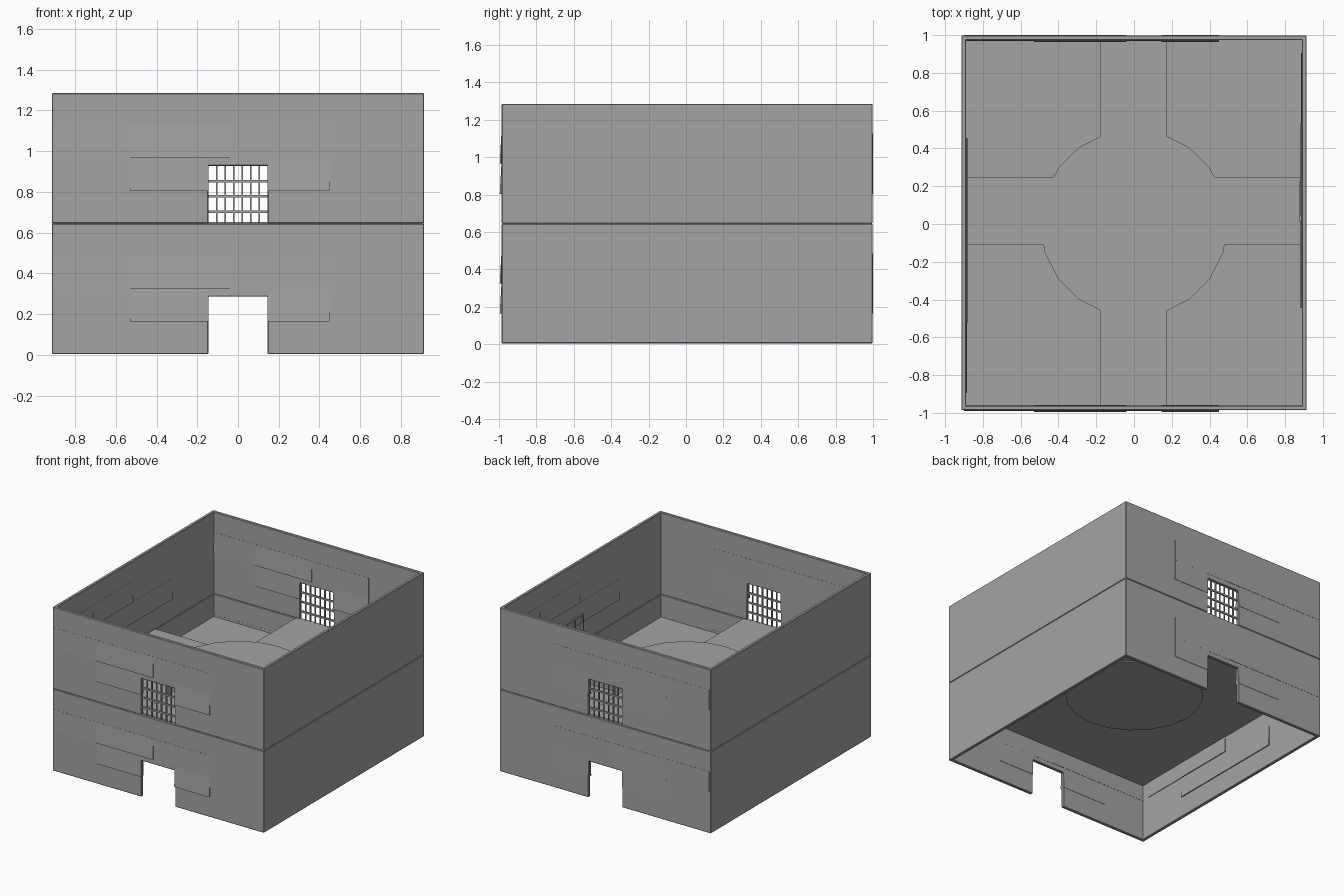
import bpy, bmesh, math
from mathutils import Matrix, Vector

if "Cube" in bpy.data.objects:
    bpy.data.objects.remove(bpy.data.objects["Cube"])

X, Y0, Y1, T, H = 0.914, -0.986, 0.998, 0.025, 0.64   # room extents, wall thickness, storey height
YC = (Y0 + Y1) / 2

stone = bpy.data.materials.new("dark_stone")
stone.diffuse_color = (0.37, 0.37, 0.37, 1)
stone.use_nodes = True
stone.node_tree.nodes["Principled BSDF"].inputs["Base Color"].default_value = stone.diffuse_color


def finish(bm, name, bevel=0.0):
    bmesh.ops.recalc_face_normals(bm, faces=bm.faces)
    me = bpy.data.meshes.new(name)
    bm.to_mesh(me)
    bm.free()
    me.materials.append(stone)
    ob = bpy.data.objects.new(name, me)
    bpy.context.collection.objects.link(ob)
    if bevel:
        m = ob.modifiers.new("edge", 'BEVEL')
        m.width, m.segments = bevel, 1
    return ob


def add_box(bm, lo, hi):
    lo, hi = Vector(lo), Vector(hi)
    r = bmesh.ops.create_cube(bm, size=1)
    for v in r["verts"]:
        v.co = (lo + hi) / 2 + Vector(c * d for c, d in zip(v.co, hi - lo))


def box(name, lo, hi, bevel=0.0):
    bm = bmesh.new()
    add_box(bm, lo, hi)
    return finish(bm, name, bevel)


def prism(bm, pts, vec):
    f = bm.faces.new([bm.verts.new(p) for p in pts])
    r = bmesh.ops.extrude_face_region(bm, geom=[f])
    bmesh.ops.translate(bm, vec=vec, verts=[g for g in r["geom"] if isinstance(g, bmesh.types.BMVert)])


def stones(name, rows, mat):
    # shallow sloping stones: thick lower edge, almost flush upper edge
    bm = bmesh.new()
    for x0, x1, z0, z1, d in rows:
        prism(bm, [(x0, 0.002, z0), (x0, -d, z0), (x0, -0.001, z1), (x0, 0.002, z1)], (x1 - x0, 0, 0))
    bm.transform(mat)
    finish(bm, name)


D = 0.145
gate_stones = [(-0.53, -D, 0.163, 0.325, 0.008), (D, 0.45, 0.163, 0.322, 0.010),
               (-0.9, -0.53, 0.325, 0.485, 0.005), (-0.53, -0.04, 0.325, 0.485, 0.010),
               (-0.04, 0.45, 0.322, 0.485, 0.004)]
plain_stones = [(-0.53, -0.04, 0.163, 0.325, 0.008), (-0.04, 0.45, 0.163, 0.322, 0.008),
                (-0.9, -0.53, 0.325, 0.485, 0.005), (-0.53, -0.04, 0.325, 0.485, 0.008)]
faint_stones = [(*r[:4], r[4] * 0.3) for r in gate_stones]

for level, zb in (("lower", 0.004), ("upper", 0.645)):
    up = Matrix.Translation((0, 0, zb - 0.004))
    # front and back walls with a square notch: door below, window above
    for side, y in (("front", Y0), ("back", Y1 - T)):
        bm = bmesh.new()
        prism(bm, [(-X, y, zb), (-D, y, zb), (-D, y, zb + 0.282), (D, y, zb + 0.282),
                   (D, y, zb), (X, y, zb), (X, y, zb + H), (-X, y, zb + H)], (0, T, 0))
        finish(bm, f"{level}_{side}_wall", 0.004)
        stones(f"{level}_{side}_stones", gate_stones, up @ Matrix.Translation((0, y, 0)))
        stones(f"{level}_{side}_rear_stones", faint_stones,
               up @ Matrix.Translation((0, y + T, 0)) @ Matrix.Scale(-1, 4, (0, 1, 0)))
        if level == "upper":
            # window lattice
            bm = bmesh.new()
            ym = y + T / 2
            for i in range(1, 7):
                x = -D + 2 * D * i / 7
                add_box(bm, (x - 0.004, ym - 0.005, zb), (x + 0.004, ym + 0.005, zb + 0.282))
            for i in range(1, 4):
                z = zb + 0.282 - i * 0.0745
                add_box(bm, (-D, ym - 0.006, z - 0.006), (D, ym + 0.006, z + 0.006))
            finish(bm, f"{side}_window_lattice")
    # side walls with stones on the inner faces
    for side, s in (("left", -1), ("right", 1)):
        xa, xb = sorted((s * X, s * (X - T)))
        box(f"{level}_{side}_wall", (xa, Y0, zb), (xb, Y1, zb + H), 0.004)
        turn = Matrix.Rotation(math.radians(-90 * s), 4, 'Z')
        stones(f"{level}_{side}_stones", plain_stones,
               up @ Matrix.Translation((s * (X - T), YC, 0)) @ turn)

# floor slab between the storeys
box("floor_slab", (-X, Y0 + 0.005, 0.45), (X, Y1 - 0.005, 0.468))

# round raised platform, slightly proud of the walkways and of the slab underside
bm = bmesh.new()
bmesh.ops.create_cone(bm, cap_ends=True, segments=20, radius1=0.497, radius2=0.497, depth=0.211,
                      matrix=Matrix.Translation((0, 0.003, 0.5475)))
finish(bm, "round_platform")

# raised walkways from platform to the four walls
for name, lo, hi in (("left_walkway", (-X + T, -0.11), (-0.4, 0.25)),
                     ("right_walkway", (0.4, -0.11), (X - T, 0.25)),
                     ("front_walkway", (-0.18, Y0 + T), (0.176, -0.4)),
                     ("back_walkway", (-0.18, 0.4), (0.176, Y1 - T))):
    box(name, (*lo, 0.46), (*hi, 0.646))

# small slatted grille on the inside of the right wall
bm = bmesh.new()
for i in range(3):
    y = 0.02 + i * 0.1
    add_box(bm, (0.873, y - 0.006, 0.648), (X - T, y + 0.006, 0.87))
add_box(bm, (0.873, 0.014, 0.86), (X - T, 0.226, 0.872))
finish(bm, "right_wall_grille")
